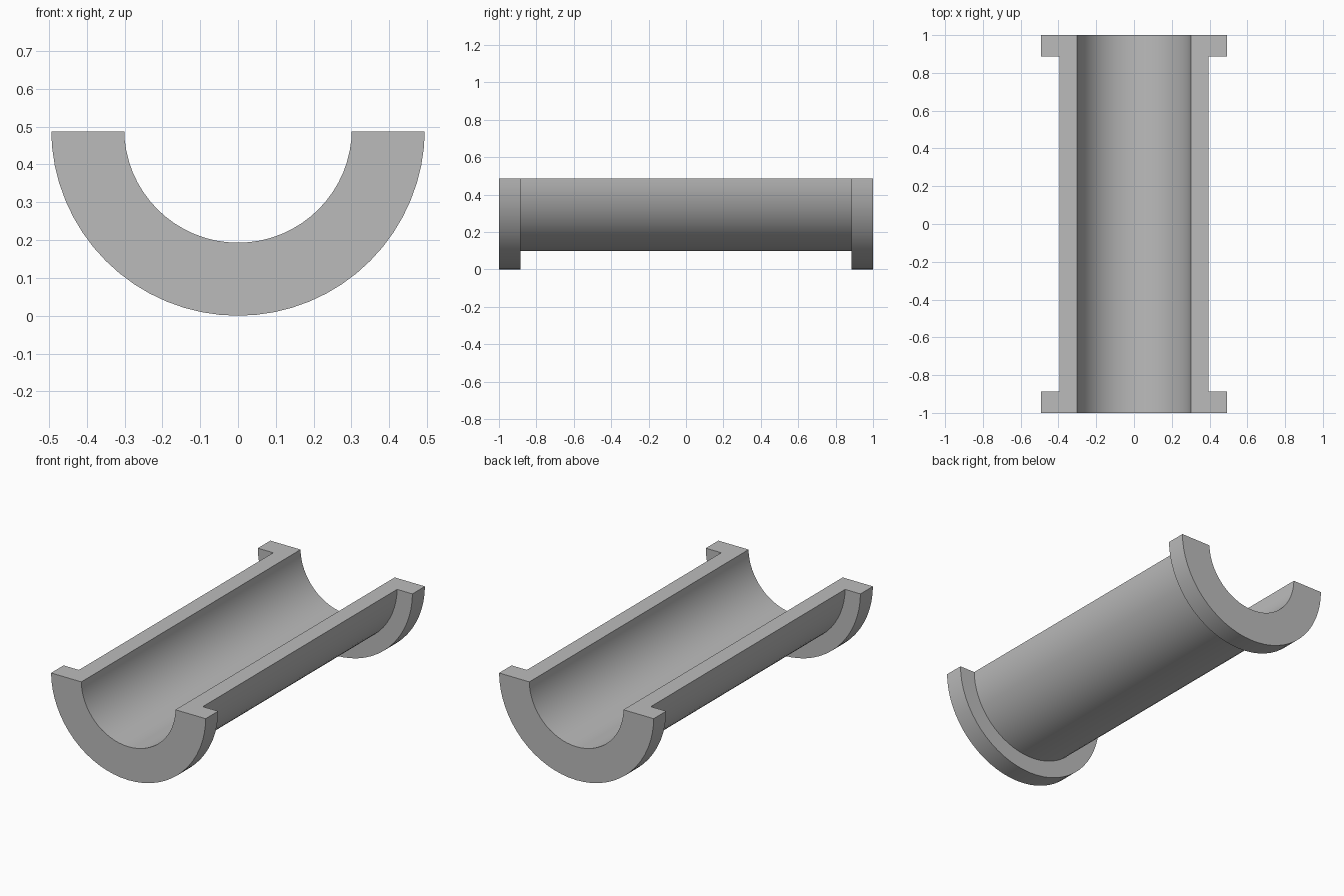
import bpy, bmesh, math
from mathutils import Vector, Matrix

cube = bpy.data.objects.get("Cube")
if cube:
    bpy.data.objects.remove(cube, do_unlink=True)

FLANGE_R, BODY_R, BORE_R = 0.494, 0.396, 0.301
HALF_LENGTH, FLANGE_Y = 1.0, 0.886
CUT_Z = 0.487          # the split face lies just below the bore axis
SEGMENTS = 32

# Plain grey material
grey = bpy.data.materials.new("plain grey")
grey.use_nodes = True
colour = (0.5, 0.5, 0.5, 1)
grey.diffuse_color = colour
grey.node_tree.nodes["Principled BSDF"].inputs["Base Color"].default_value = colour

# Wall section (radius, y): bore, end flanges and the thinner body between
half = [(BORE_R, HALF_LENGTH), (FLANGE_R, HALF_LENGTH),
        (FLANGE_R, FLANGE_Y), (BODY_R, FLANGE_Y)]
section = half + [(r, -y) for r, y in reversed(half)]

# Sweep the section half a turn below the bore axis
bm = bmesh.new()
verts = [bm.verts.new((r, y, FLANGE_R)) for r, y in section]
profile = [bm.edges.new((a, b)) for a, b in zip(verts, verts[1:] + verts[:1])]
bmesh.ops.spin(bm, geom=verts + profile, cent=(0, 0, FLANGE_R), axis=(0, 1, 0),
               angle=math.pi, steps=SEGMENTS)

# Trim to the split plane and close both split faces
bmesh.ops.bisect_plane(bm, geom=bm.verts[:] + bm.edges[:] + bm.faces[:],
                       plane_co=(0, 0, CUT_Z), plane_no=(0, 0, 1), clear_outer=True)
rim = [e for e in bm.edges if e.is_boundary]
for side in (-1, 1):
    bmesh.ops.contextual_create(
        bm, geom=[e for e in rim if e.verts[0].co.x * side > 0])
bmesh.ops.recalc_face_normals(bm, faces=bm.faces[:])

mesh = bpy.data.meshes.new("half_bearing_shell")
bm.to_mesh(mesh)
bm.free()
mesh.materials.append(grey)

shell = bpy.data.objects.new("half_bearing_shell", mesh)
bpy.context.collection.objects.link(shell)

# Smooth the curved walls, keep corners crisp
bpy.ops.object.select_all(action='DESELECT')
shell.select_set(True)
bpy.context.view_layer.objects.active = shell
bpy.ops.object.shade_smooth_by_angle(angle=math.radians(30))
